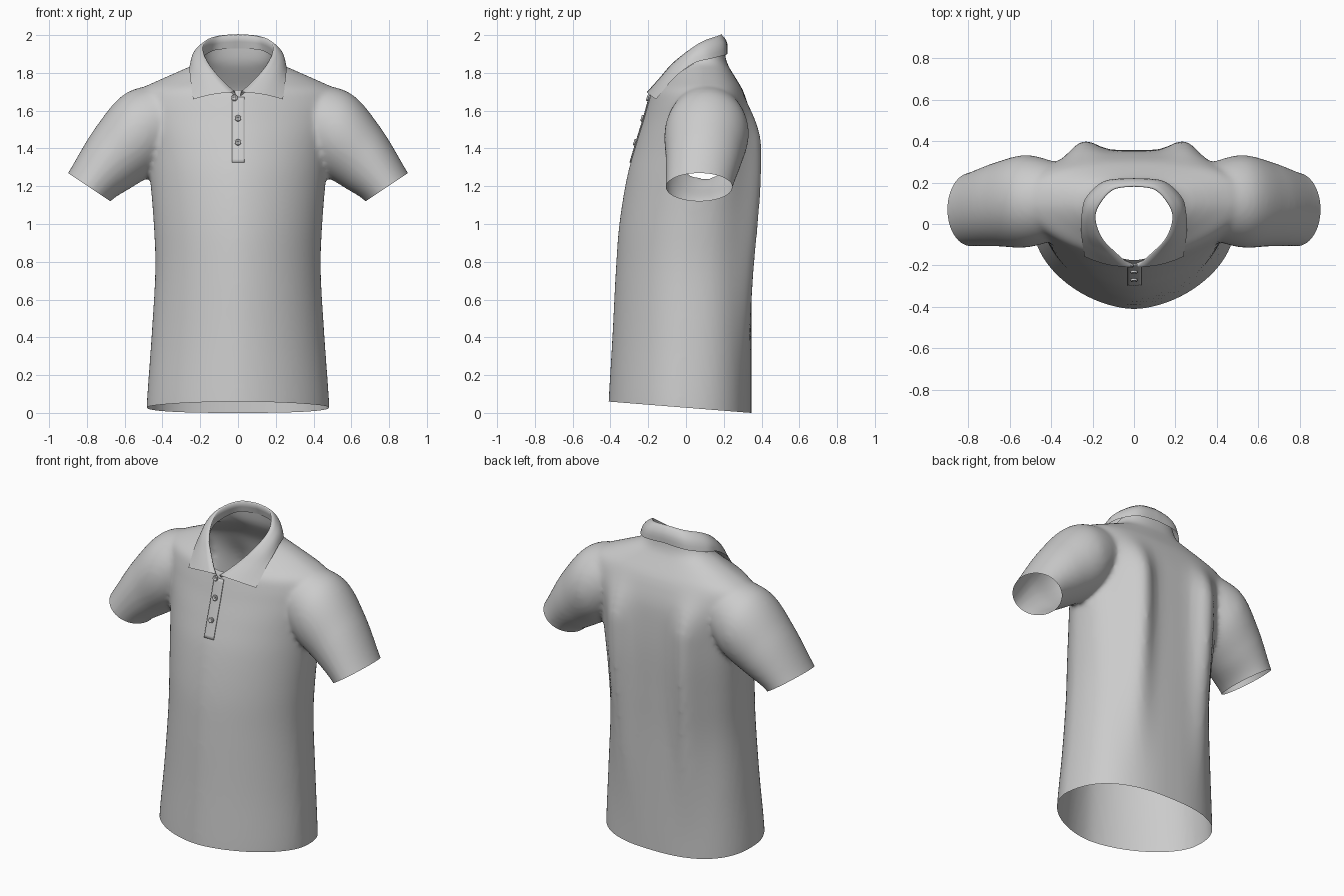
import bpy, bmesh, math
from mathutils import Vector
from mathutils.bvhtree import BVHTree

if "Cube" in bpy.data.objects:
    bpy.data.objects.remove(bpy.data.objects["Cube"])


def spline(pts, steps):
    """Catmull-Rom through a list of equal-length tuples."""
    out = []
    for i in range(len(pts) - 1):
        p = [pts[max(0, min(len(pts) - 1, i + k))] for k in (-1, 0, 1, 2)]
        for s in range(steps):
            t = s / steps
            out.append(tuple(0.5 * (2 * b + (c - a) * t + (2 * a - 5 * b + 4 * c - d) * t * t
                                    + (3 * b - a - 3 * c + d) * t ** 3) for a, b, c, d in zip(*p)))
    return out + [tuple(pts[-1])]


def smoothstep(a, b, v):
    t = max(0, min(1, (v - a) / (b - a)))
    return t * t * (3 - 2 * t)


def loft(bm, rows, closed=False):
    vs = [[bm.verts.new(p) for p in row] for row in rows]
    n = len(rows[0])
    for a, b in zip(vs, vs[1:]):
        for i in range(n if closed else n - 1):
            j = (i + 1) % n
            bm.faces.new((a[i], a[j], b[j], b[i]))
    if closed:
        bm.faces.new(vs[0][::-1])
        bm.faces.new(vs[-1])


def make(name, bm):
    me = bpy.data.meshes.new(name)
    bmesh.ops.recalc_face_normals(bm, faces=bm.faces[:])
    for f in bm.faces:
        f.smooth = True
    bm.to_mesh(me)
    bm.free()
    ob = bpy.data.objects.new(name, me)
    bpy.context.collection.objects.link(ob)
    return ob


# Torso sections: z, half width, side y, front y, back y
torso = [(-.12, .485, -.03, -.416, .345), (.06, .482, -.03, -.41, .346), (.4, .458, -.01, -.39, .346),
         (.75, .438, 0, -.372, .347), (1.0, .446, .02, -.353, .352), (1.25, .467, .05, -.312, .357),
         (1.42, .49, .07, -.265, .354), (1.55, .53, .09, -.225, .345), (1.64, .55, .1, -.2, .325),
         (1.71, .52, .1, -.175, .3), (1.77, .40, .1, -.115, .265), (1.81, .31, .1, -.085, .24),
         (1.86, .215, .09, -.06, .215), (1.95, .185, .07, -.06, .2), (2.06, .17, .06, -.06, .19)]
N = 72


def torso_ring(z, hw, yc, yf, yb):
    row = []
    fold = .075 * smoothstep(.05, 1.25, z) * (1 - smoothstep(1.4, 1.72, z))
    for i in range(N):
        a = 2 * math.pi * i / N
        c, s = math.cos(a), math.sin(a)
        n = 2.5 if s > 0 else 1.75 - .15 * smoothstep(1.4, 1.7, z)
        x = math.copysign(abs(c) ** (2 / n), c) * hw
        d = abs(s) ** (2 / n)
        y = yc + (yb - yc) * d if s > 0 else yc + (yf - yc) * d
        if s > 0:  # hanging folds below the shoulder blades
            y += fold * s * math.exp(-((abs(x) - .25) / .085) ** 2)
        row.append((x, y, z))
    return row


# Sleeve sections: outer x, outer z, inner x, inner z, centre y, half depth
sleeve = [(.36, 1.75, .30, 1.40, .11, .17), (.59, 1.695, .43, 1.28, .11, .222),
          (.755, 1.51, .56, 1.195, .095, .203), (.9, 1.27, .675, 1.12, .07, .177),
          (.98, 1.15, .755, 1.0, .06, .175)]


def sleeve_ring(side, ox, oz, ix, iz, yc, ry):
    row = []
    for i in range(48):
        a = 2 * math.pi * i / 48
        k = .5 + .5 * math.cos(a)
        row.append((side * (ix + (ox - ix) * k), yc + ry * math.sin(a), iz + (oz - iz) * k))
    return row


# Shirt body: overlapping solids, fused and smoothed
bm = bmesh.new()
loft(bm, [torso_ring(*r) for r in spline(torso, 5)], True)
for side in (1, -1):
    loft(bm, [sleeve_ring(side, *r) for r in spline(sleeve, 8)], True)
body = make("shirt_body", bm)
rm = body.modifiers.new("fuse", 'REMESH')
rm.mode = 'VOXEL'
rm.voxel_size = .015
sm = body.modifiers.new("soften", 'SMOOTH')
sm.factor = .5
sm.iterations = 8
dg = bpy.context.evaluated_depsgraph_get()
fused = bpy.data.meshes.new_from_object(body.evaluated_get(dg))
body.modifiers.clear()


def cut(bm, co, no, keep=lambda v: True):
    """Slice the selected region and drop everything on the normal side."""
    co, no = Vector(co), Vector(no).normalized()
    faces = [f for f in bm.faces if all(keep(v.co) for v in f.verts)]
    geom = list({e for f in faces for e in f.edges}) + list({v for f in faces for v in f.verts}) + faces
    bmesh.ops.bisect_plane(bm, geom=geom, plane_co=co, plane_no=no, dist=1e-5)
    dead = [v for v in bm.verts if keep(v.co) and (v.co - co).dot(no) > 1e-4]
    bmesh.ops.delete(bm, geom=dead, context='VERTS')


# Open the hem, neck and cuffs
bm = bmesh.new()
bm.from_mesh(fused)
bmesh.ops.recalc_face_normals(bm, faces=bm.faces[:])
cut(bm, (0, .345, 0), (0, -.06, -.755))
cut(bm, (0, .2, 1.955), (0, -.66, 1))
for s in (1, -1):
    cut(bm, (s * .9, 0, 1.27), (s * .15, 0, -.225), lambda v: v.x * s > .55)
for f in bm.faces:
    f.smooth = True
bm.to_mesh(body.data)
tree = BVHTree.FromBMesh(bm)
bm.free()


def on_front(x, z, lift):
    hit, no, _, _ = tree.ray_cast(Vector((x, -1, z)), Vector((0, 1, 0)))
    if hit is None or hit.y > 0:
        hit, no = Vector((x, -.19, z)), Vector((0, -.9, .4))
    if no.y > 0:
        no = -no
    return hit + no.normalized() * lift, no


# Collar: neckline, fold line and outer edge, from centre back to the front
seam = [(0, .2, 1.93), (.12, .175, 1.92), (.185, .10, 1.885), (.205, .03, 1.845),
        (.165, -.07, 1.775), (.1, -.14, 1.725), (.012, -.188, 1.675)]
fold = [(0, .18, 2.0), (.10, .165, 1.992), (.168, .09, 1.965), (.185, .02, 1.92),
        (.152, -.07, 1.845), (.085, -.14, 1.762), (.015, -.2, 1.695)]
edge = [(0, .22, 1.905), (.14, .208, 1.895), (.23, .13, 1.875), (.252, .05, 1.855),
        (.256, -.02, 1.81), (.25, -.085, 1.75), (.238, -.158, 1.66)]
rows = []
for a, b, c in zip(spline(seam, 6), spline(fold, 6), spline(edge, 6)):
    a, b, c = Vector(a), Vector(b), Vector(c)
    out = Vector((b.x, b.y - .02, .12)).normalized()
    inner = (a + b) / 2
    lip = b + out * .008
    leaf = [lip.lerp(c, t) + out * .016 * math.sin(math.pi * t) for t in (.2, .4, .6, .8)]
    rows.append([a, inner, b, lip] + leaf + [c])
bm = bmesh.new()
loft(bm, rows)
collar = make("collar", bm)
mir = collar.modifiers.new("mirror", 'MIRROR')
mir.merge_threshold = .001

# Placket strip following the chest
bm = bmesh.new()
loft(bm, [[on_front(-.03 + .065 * i / 6, 1.325 + .345 * k / 20, .004)[0] for i in range(7)] for k in range(21)])
placket = make("button_placket", bm)
sol = placket.modifiers.new("thickness", 'SOLIDIFY')
sol.thickness = .006
sol.offset = 0

# Buttons: turned disc with raised rim and four thread dots
profile = [(.0001, .004), (.009, .004), (.011, .008), (.015, .008), (.017, .005), (.017, -.002)]
for k, (x, z) in enumerate([(-.018, 1.665), (0, 1.557), (0, 1.43)]):
    bm = bmesh.new()
    loft(bm, [[(r * math.cos(i * math.pi / 12), r * math.sin(i * math.pi / 12), h) for i in range(24)]
              for r, h in profile], True)
    for i in range(4):
        g = bmesh.ops.create_icosphere(bm, subdivisions=1, radius=.002)
        a = math.pi / 4 + i * math.pi / 2
        bmesh.ops.translate(bm, verts=g['verts'], vec=(.005 * math.cos(a), .005 * math.sin(a), .004))
    button = make("button_%d" % (k + 1), bm)
    pos, no = on_front(x, z, .008)
    button.location = pos
    button.rotation_mode = 'QUATERNION'
    button.rotation_quaternion = no.to_track_quat('Z', 'Y')
